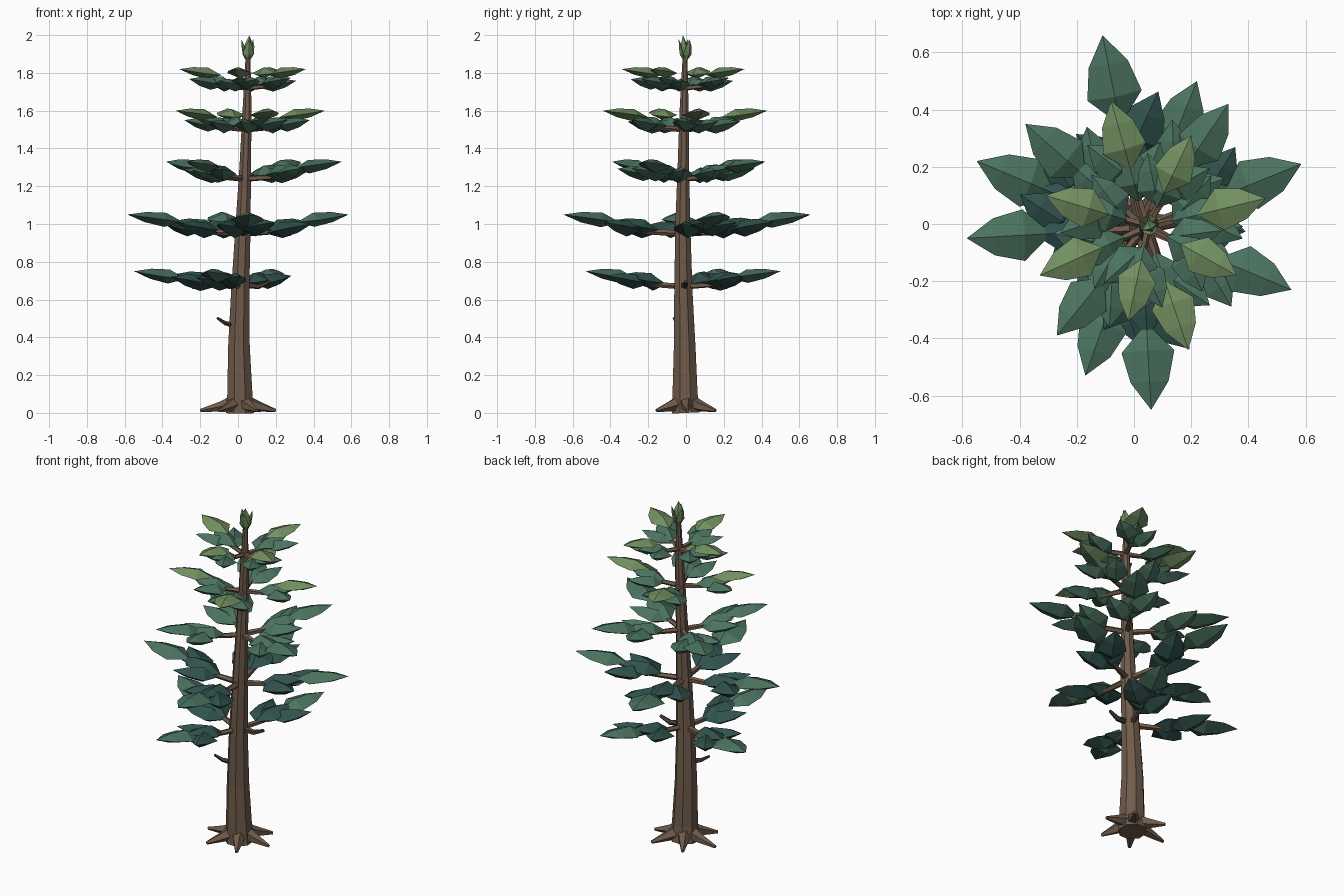
import bpy, bmesh
from math import sin, cos, radians, pi
from mathutils import Vector, Matrix

if "Cube" in bpy.data.objects:
    bpy.data.objects.remove(bpy.data.objects["Cube"])


def material(name, rgb):
    m = bpy.data.materials.new(name)
    m.diffuse_color = (*rgb, 1)
    m.use_nodes = True
    m.node_tree.nodes["Principled BSDF"].inputs["Base Color"].default_value = m.diffuse_color
    return m


BARK = material("bark", (0.16, 0.105, 0.07))
TWIG = material("dead_twig", (0.07, 0.045, 0.035))
DARK = material("leaf_dark", (0.03, 0.085, 0.075))
MID = material("leaf_mid", (0.07, 0.17, 0.115))
LIGHT = material("leaf_light", (0.17, 0.28, 0.12))


def finish(bm, name, mat):
    bmesh.ops.recalc_face_normals(bm, faces=bm.faces)
    me = bpy.data.meshes.new(name)
    bm.to_mesh(me)
    bm.free()
    me.materials.append(mat)
    ob = bpy.data.objects.new(name, me)
    bpy.context.collection.objects.link(ob)
    return ob


def skin(bm, rings):
    """Join rings of verts with quads and cap both ends."""
    for a, b in zip(rings, rings[1:]):
        n = len(a)
        for i in range(n):
            bm.faces.new((a[i], a[(i + 1) % n], b[(i + 1) % n], b[i]))
    bm.faces.new(rings[0])
    bm.faces.new(rings[-1])


def tube(bm, pts, radii, sides):
    pts = [Vector(p) for p in pts]
    rings = []
    for i, (p, r) in enumerate(zip(pts, radii)):
        d = (pts[min(i + 1, len(pts) - 1)] - pts[max(i - 1, 0)]).normalized()
        u = d.cross(Vector((0, 0, 1)))
        u = u.normalized() if u.length > 0.3 else Vector((1, 0, 0))
        v = u.cross(d).normalized()
        rings.append([bm.verts.new(p + r * (u * cos(a) + v * sin(a)))
                      for a in (2 * pi * (k + 0.5) / sides for k in range(sides))])
    skin(bm, rings)


def leaf(bm, base, direction, length, width, thick):
    """Pointed faceted leaf with a ridge above and a keel below."""
    d = Vector(direction).normalized()
    s = d.cross(Vector((0, 0, 1)))
    s = s.normalized() if s.length > 0.05 else Vector((1, 0, 0))
    up = s.cross(d)
    start, tip = bm.verts.new(base), bm.verts.new(base + d * length)
    rings = []
    for t, k in ((0.33, 1.0), (0.68, 0.72)):
        c = base + d * length * t
        rings.append([bm.verts.new(c + o) for o in
                      (s * width * k / 2, up * thick * k / 2,
                       -s * width * k / 2, -up * thick * k / 2)])
    for i in range(4):
        j = (i + 1) % 4
        bm.faces.new((start, rings[0][j], rings[0][i]))
        bm.faces.new((rings[0][i], rings[0][j], rings[1][j], rings[1][i]))
        bm.faces.new((rings[1][i], rings[1][j], tip))


# Trunk, gently leaning
TRUNK = [(0.01, 0, 0.0, 0.08), (0.01, -0.005, 0.1, 0.072), (0.005, -0.007, 0.35, 0.062),
         (0.012, -0.014, 0.65, 0.052), (0.027, -0.017, 1.0, 0.043), (0.038, -0.014, 1.3, 0.033),
         (0.048, -0.01, 1.6, 0.026), (0.053, -0.005, 1.9, 0.013)]


def trunk_at(z):
    for a, b in zip(TRUNK, TRUNK[1:]):
        if z <= b[2]:
            return Vector(a[:3]).lerp(Vector(b[:3]), (z - a[2]) / (b[2] - a[2]))


bm = bmesh.new()
tube(bm, [t[:3] for t in TRUNK], [t[3] for t in TRUNK], 8)
finish(bm, "trunk", BARK)

# Roots spreading from the base
bm = bmesh.new()
for ang, r in ((2, 0.19), (55, 0.19), (122, 0.185), (178, 0.21), (235, 0.19), (300, 0.18)):
    d = Vector((cos(radians(ang)), sin(radians(ang)), 0))
    c = Vector((0.01, 0, 0))
    tube(bm, [c + d * 0.03 + Vector((0, 0, 0.055)), c + d * 0.1 + Vector((0, 0, 0.034)),
              c + d * r + Vector((0, 0, 0.012))], [0.042, 0.028, 0.009], 5)
finish(bm, "roots", BARK)

# Dead stubs on the lower trunk
bm = bmesh.new()
tube(bm, [(0, -0.01, 0.46), (-0.07, -0.045, 0.475), (-0.11, -0.065, 0.502)], [0.018, 0.012, 0.007], 5)
tube(bm, [(0.02, -0.015, 0.68), (0.11, -0.005, 0.67), (0.17, 0.0, 0.695)], [0.02, 0.015, 0.009], 5)
finish(bm, "dead_stubs", TWIG)

# Tiers: branch height, leaf tip height, tip positions, inner and outer leaf colours
TIERS = [
    (0.67, 0.75, ((-0.55, 0.22), (-0.17, -0.53), (0.22, 0.50)), DARK, MID),
    (0.95, 1.05, ((-0.585, -0.05), (0.585, 0.21), (-0.11, 0.66), (0.06, -0.65)), DARK, MID),
    (1.24, 1.33, ((0.55, -0.23), (0.33, 0.42), (-0.38, 0.35), (-0.27, -0.39)), MID, MID),
    (1.50, 1.60, ((0.46, 0.09), (-0.08, 0.43), (-0.33, -0.18), (0.19, -0.44)), MID, LIGHT),
    (1.72, 1.82, ((0.36, -0.18), (-0.31, 0.10), (0.20, 0.31), (-0.02, -0.34)), MID, LIGHT),
]
for n, (z0, z1, tips, inner_mat, outer_mat) in enumerate(TIERS, 1):
    wood, inner, outer = bmesh.new(), bmesh.new(), bmesh.new()
    for k, (x, y) in enumerate(tips):
        root = trunk_at(z0)
        flat = Vector((x, y, z0)) - root
        flat.z = 0
        L = flat.length
        d = flat / L
        size = 0.13 + 0.28 * L
        # Branch
        thick = 0.01 + 0.014 * L
        tube(wood, [root, root + d * L * 0.35 + Vector((0, 0, 0.01)),
                    root + d * L * 0.6 + Vector((0, 0, 0.05))],
             [thick, thick * 0.7, thick * 0.35], 5)
        # End leaf
        dirn = (d + Vector((0, 0, 0.14))).normalized()
        leaf(outer, Vector((x, y, z1)) - dirn * size, dirn, size, size * 0.6, size * 0.25)
        # Inner leaves: two staggered at the sides, one along the branch
        for f, a, rise, scale in ((0.22, 36, 0.0, 0.85), (0.36, -36, 0.01, 0.82), (0.2, 0, 0.015, 0.85)):
            if k % 2:
                a = -a
            sd = Matrix.Rotation(radians(a), 3, 'Z') @ d
            base = root + d * L * f + Vector((0, 0, rise))
            leaf(inner, base, sd + Vector((0, 0, 0.2)), size * scale, size * 0.54, size * 0.28)
    finish(wood, f"branches_{n}", BARK)
    finish(inner, f"inner_leaves_{n}", inner_mat)
    finish(outer, f"outer_leaves_{n}", outer_mat)

# Crown bud of small upright leaves
bm = bmesh.new()
top = Vector((0.053, -0.003, 1.865))
leaf(bm, top, (0.05, -0.1, 1), 0.135, 0.06, 0.045)
for k in range(3):
    a = radians(40 + 120 * k)
    d = Vector((cos(a), sin(a), 0))
    leaf(bm, top - Vector((0, 0, 0.005)) + d * 0.008, d * 0.24 + Vector((0, 0, 1)), 0.12, 0.055, 0.025)
finish(bm, "crown_bud", LIGHT)
